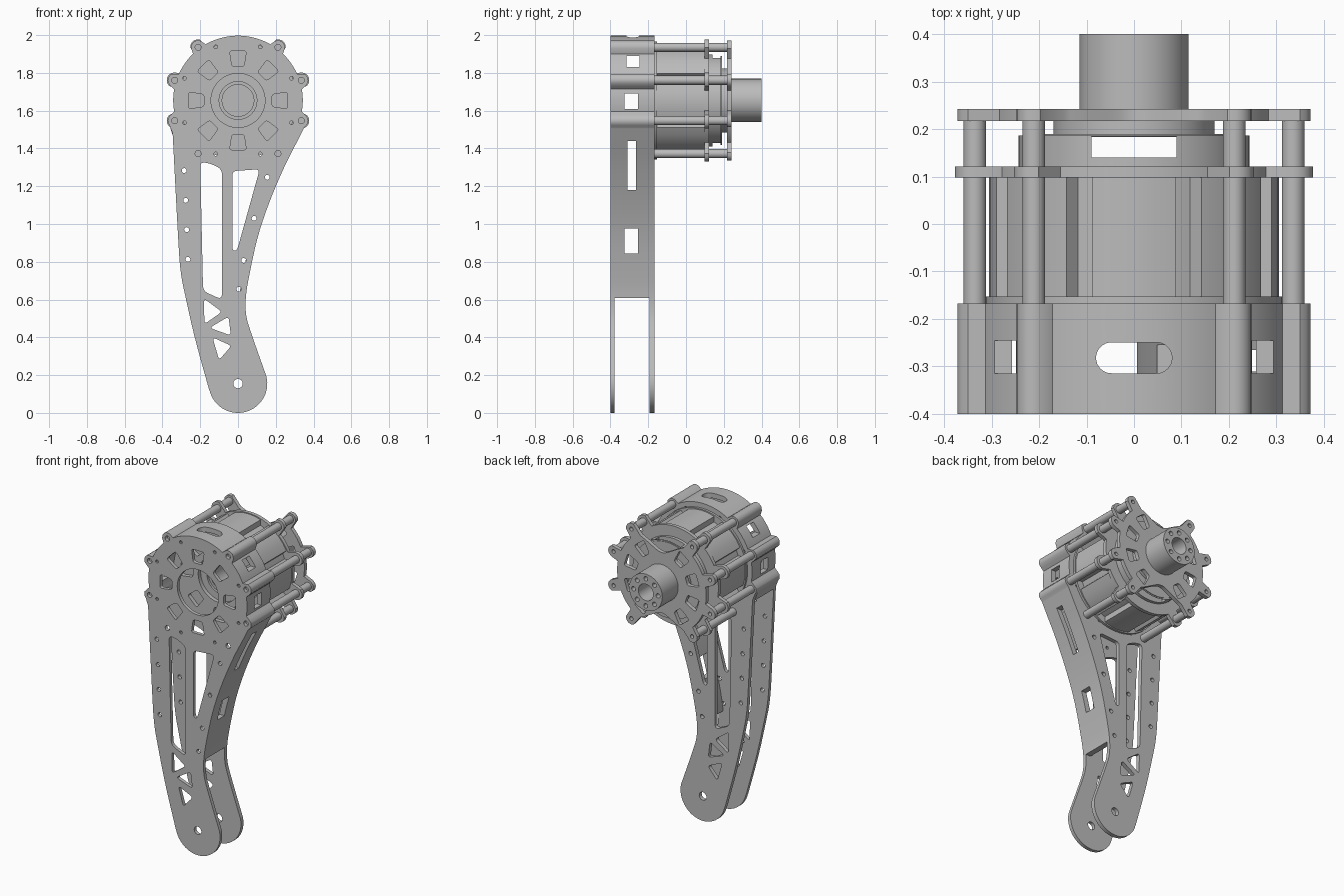
import bpy
import bmesh
from math import sin, cos, pi, radians, sqrt, hypot

if "Cube" in bpy.data.objects:
    bpy.data.objects.remove(bpy.data.objects["Cube"])

GREY = bpy.data.materials.new("plain grey")
GREY.use_nodes = True
GREY.diffuse_color = (0.5, 0.5, 0.5, 1)
GREY.node_tree.nodes["Principled BSDF"].inputs["Base Color"].default_value = (0.5, 0.5, 0.5, 1)

HZ = 1.654                      # height of the hub axis
LUG_R = 0.352                   # distance of the tie rods from the axis
LUGS = [radians(s + a) for s in (0, 180) for a in (-53.1, -17.7, 17.7, 53.1)]


# ---- 2D helpers (x, z) ----
def polar(r, a, cz=HZ):
    return (r * cos(a), cz + r * sin(a))


def circle(x, z, r, n=24):
    return [(x + r * cos(2 * pi * i / n), z + r * sin(2 * pi * i / n)) for i in range(n)]


def rounded(pts, r):
    out = []
    for i, p in enumerate(pts):
        ends = []
        for q in (pts[i - 1], pts[(i + 1) % len(pts)]):
            d = hypot(q[0] - p[0], q[1] - p[1])
            t = min(r / d, 0.45)
            ends.append((p[0] + (q[0] - p[0]) * t, p[1] + (q[1] - p[1]) * t))
        for k in range(6):
            t = k / 5
            out.append(tuple((1 - t) ** 2 * ends[0][j] + 2 * t * (1 - t) * p[j] + t * t * ends[1][j]
                             for j in (0, 1)))
    return out


def softened(pts, steps=2):
    for _ in range(steps):
        new = [pts[0]]
        for a, b in zip(pts, pts[1:]):
            new += [tuple(a[j] * (1 - t) + b[j] * t for j in (0, 1)) for t in (0.25, 0.75)]
        pts = new + [pts[-1]]
    return pts


def lugged(base, lug, start=0, stop=358):
    """Round outline with a lug around every tie rod; base is a radius or a function of angle."""
    out = []
    for deg in range(start, stop + 1, 2):
        a = radians(deg)
        r = base(a) if callable(base) else base
        for c in LUGS:
            s = LUG_R * sin(a - c)
            if abs(s) < lug and cos(a - c) > 0:
                r = max(r, LUG_R * cos(a - c) + sqrt(lug * lug - s * s))
        out.append(polar(r, a))
    return out


def fan_window(deg, r0, r1, w0, w1):
    a = radians(deg)
    pts = [(r0, -w0), (r1, -w1), (r1, w1), (r0, w0)]
    return rounded([(u * cos(a) - v * sin(a), HZ + u * sin(a) + v * cos(a)) for u, v in pts], 0.015)


# ---- 3D helpers ----
def finish(ob):
    ob.data.materials.clear()
    ob.data.materials.append(GREY)
    bpy.ops.object.select_all(action='DESELECT')
    ob.select_set(True)
    bpy.context.view_layer.objects.active = ob
    bpy.ops.object.shade_smooth_by_angle(angle=radians(32))
    return ob


def prism(name, loops, y0, y1):
    """Extrude the first loop along y; the other loops are holes."""
    cu = bpy.data.curves.new(name, 'CURVE')
    cu.dimensions, cu.fill_mode, cu.extrude = '2D', 'BOTH', (y1 - y0) / 2
    for pts in loops:
        sp = cu.splines.new('POLY')
        sp.points.add(len(pts) - 1)
        for p, (x, z) in zip(sp.points, pts):
            p.co = (x, z, 0, 1)
        sp.use_cyclic_u = True
    tmp = bpy.data.objects.new(name + "_curve", cu)
    bpy.context.collection.objects.link(tmp)
    me = bpy.data.meshes.new_from_object(tmp.evaluated_get(bpy.context.evaluated_depsgraph_get()))
    bpy.data.objects.remove(tmp)
    bm = bmesh.new()
    bm.from_mesh(me)
    bmesh.ops.remove_doubles(bm, verts=bm.verts, dist=1e-5)
    for v in bm.verts:
        v.co = (v.co.x, (y0 + y1) / 2 - v.co.z, v.co.y)
    bmesh.ops.recalc_face_normals(bm, faces=bm.faces)
    bm.to_mesh(me)
    bm.free()
    me.name = name
    ob = bpy.data.objects.new(name, me)
    bpy.context.collection.objects.link(ob)
    return finish(ob)


def cut(ob, cutter):
    mod = ob.modifiers.new("cut", 'BOOLEAN')
    mod.operation, mod.solver, mod.object = 'DIFFERENCE', 'EXACT', cutter
    bpy.context.view_layer.objects.active = ob
    bpy.ops.object.modifier_apply(modifier=mod.name)
    bpy.data.objects.remove(cutter)


def cut_box(ob, centre, size):
    bpy.ops.mesh.primitive_cube_add(size=1, location=centre)
    box = bpy.context.object
    box.scale = size
    cut(ob, box)


# ---- leg plates ----
head = lugged(0.343, 0.037, -20, 200)
left_edge = softened([(-0.346, 1.48), (-0.317, 0.92), (-0.305, 0.74), (-0.275, 0.6),
                      (-0.228, 0.39), (-0.155, 0.13)])
right_edge = softened([(0.148, 0.2), (0.063, 0.44), (0.04, 0.52), (0.04, 0.62), (0.063, 0.75),
                       (0.106, 0.945), (0.17, 1.13), (0.25, 1.315), (0.31, 1.43), (0.35, 1.51)])
foot = [polar(0.155, radians(a), 0.155) for a in range(194, 376, 6)]
outline = head + left_edge + foot + right_edge

long_slot = rounded([(-0.2, 1.33), (-0.14, 1.318), (-0.085, 1.29), (-0.085, 0.6), (-0.185, 0.645)], 0.03)
wedge_slot = rounded([(-0.03, 1.28), (0.115, 1.29), (-0.005, 0.86), (-0.03, 0.86)], 0.025)
triangles = [rounded(t, 0.02) for t in (
    [(-0.18, 0.605), (-0.085, 0.535), (-0.178, 0.47)],
    [(-0.05, 0.51), (-0.038, 0.41), (-0.15, 0.45)],
    [(-0.135, 0.4), (-0.035, 0.355), (-0.1, 0.28)])]
rivets = [(-0.285, 1.283), (-0.277, 1.125), (-0.272, 0.97), (-0.265, 0.813),
          (0.155, 1.247), (0.085, 1.03), (0.03, 0.807), (0.005, 0.655)]
holes = [long_slot, wedge_slot] + triangles
holes += [circle(x, z, 0.013, 12) for x, z in rivets]
holes += [circle(0, 0.155, 0.025), circle(0, HZ, 0.143, 48)]
holes += [circle(*polar(LUG_R, a), 0.016, 14) for a in LUGS]
holes += [circle(*polar(0.307, radians(22.5 + 45 * k)), 0.01, 10) for k in range(8)]
holes += [fan_window(45 * k, 0.18, 0.262, 0.032, 0.044) for k in range(8)]
prism("front_plate", [outline] + holes, -0.40, -0.378)
prism("back_plate", [outline] + holes, -0.192, -0.167)

# ---- wall joining the plates, open on the outer rear of the leg ----
edge = [p for p in right_edge if p[1] > 0.6]
inner_head = [polar(0.312, radians(a)) for a in range(200, -21, -4)]
wall = prism("side_wall", [edge + head + [(-0.346, 1.47), (-0.312, 1.47)] + inner_head
                           + [(x - 0.035, z) for x, z in reversed(edge[:-1])]], -0.378, -0.192)
for s in (-1, 1):
    cut_box(wall, (s * 0.34, -0.29, 1.65), (0.2, 0.07, 0.08))
    cut_box(wall, (s * 0.28, -0.28, 1.86), (0.2, 0.07, 0.06))
cut_box(wall, (0.22, -0.288, 1.31), (0.3, 0.045, 0.26))
cut_box(wall, (0.08, -0.29, 0.91), (0.3, 0.07, 0.13))
cut_box(wall, (0, -0.282, 1.98), (0.095, 0.065, 0.2))
for s in (-1, 1):
    bpy.ops.mesh.primitive_cylinder_add(radius=0.0325, depth=0.2, location=(s * 0.0475, -0.282, 1.98))
    cut(wall, bpy.context.object)
finish(wall)

# ---- motor: panelled drum on a thin flange ----
drum = []
for k in range(8):
    for off, r in ((-22.5, 0.27), (-19, 0.27), (-17, 0.303), (-8, 0.305), (0, 0.305), (8, 0.305),
                   (17, 0.303), (19, 0.27)):
        drum.append(polar(r, radians(45 * k + off)))
prism("motor_flange", [circle(0, HZ, 0.312, 64), circle(0, HZ, 0.1, 40)], -0.167, -0.153)
prism("motor_drum", [drum, circle(0, HZ, 0.084, 40)], -0.153, 0.098)

# ---- middle plate, slotted ring and inner hub ----
prism("middle_plate", [lugged(0.31, 0.042)], 0.098, 0.121)
prism("inner_hub", [circle(0, HZ, 0.08, 40)], 0.121, 0.139)
ring = prism("slotted_ring", [circle(0, HZ, 0.243, 64), circle(0, HZ, 0.195, 64)], 0.121, 0.186)
cut_box(ring, (0, 0.162, HZ), (0.18, 0.044, 0.7))
finish(ring)
prism("ring_cover", [circle(0, HZ, 0.235, 64)], 0.183, 0.19)
prism("shaft_collar", [circle(0, HZ, 0.17, 56)], 0.19, 0.222)

# ---- rear plate, notched above and below the shaft ----
rear_windows = [fan_window(a, 0.18, 0.262, 0.028, 0.042)
                for s in (0, 180) for a in (s - 53, s - 18, s + 18, s + 53)]
rear_holes = [circle(*polar(LUG_R, a), 0.012, 12) for a in LUGS]
prism("rear_plate", [lugged(lambda a: 0.31 - 0.12 * max(0, abs(sin(a)) - 0.85) / 0.15, 0.037)]
      + rear_windows + rear_holes, 0.217, 0.242)

# ---- output shaft with bore and bolt holes ----
bolts = [circle(*polar(0.085, radians(45 * k)), 0.014, 12) for k in range(8)]
prism("output_shaft", [circle(0, HZ, 0.115, 56), circle(0, HZ, 0.052, 32)] + bolts, 0.242, 0.40)

# ---- tie rods ----
for i, a in enumerate(LUGS):
    x, z = polar(LUG_R, a)
    prism("tie_rod_%d" % (i + 1), [circle(x, z, 0.024, 20)], -0.167, 0.217)
